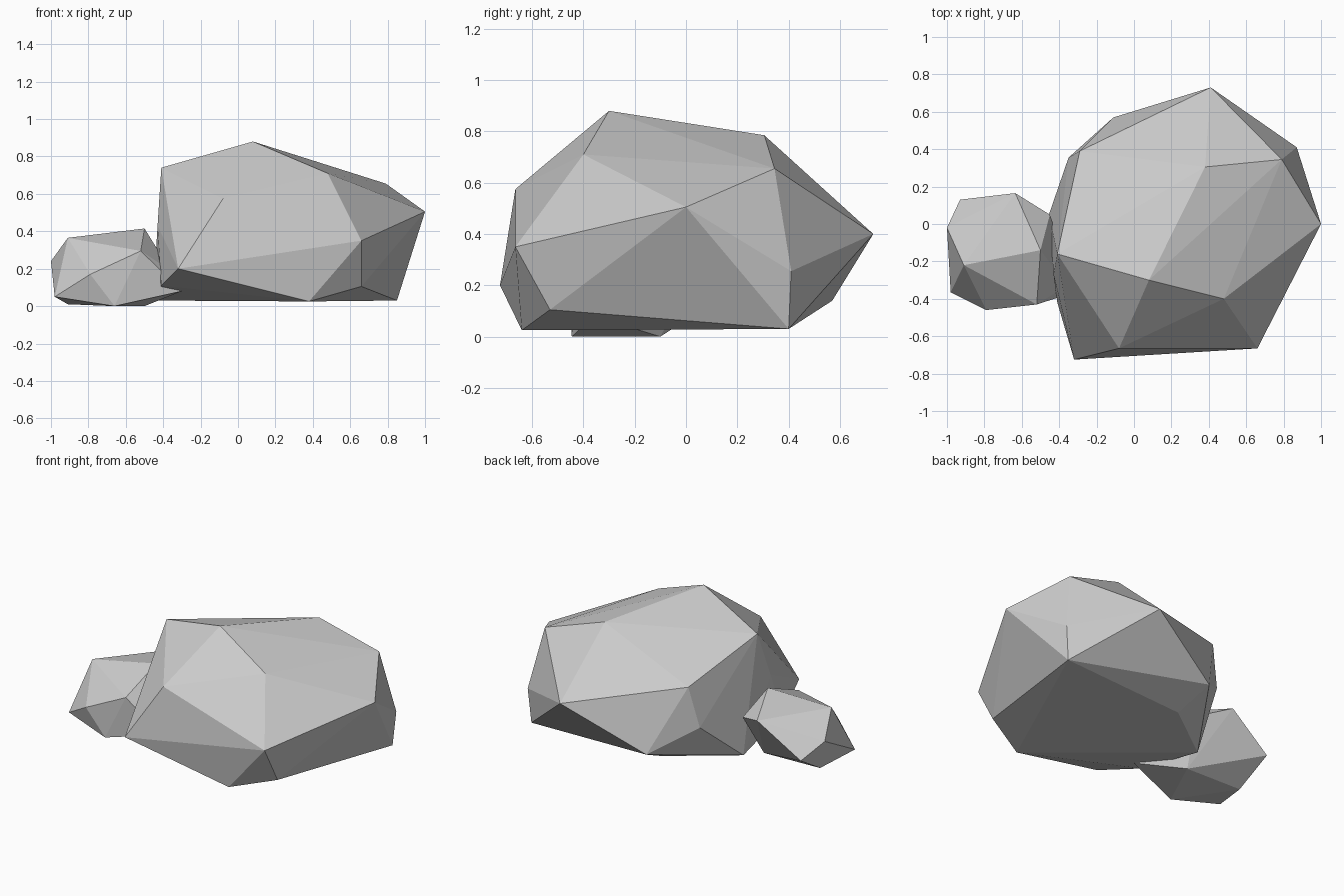
import bpy
import bmesh

stone = bpy.data.materials.new("grey stone")
stone.diffuse_color = (0.6, 0.6, 0.6, 1)


def rock(name, corners):
    """Flat-faced boulder: convex hull wrapped round its corner points."""
    bm = bmesh.new()
    for co in corners:
        bm.verts.new(co)
    hull = bmesh.ops.convex_hull(bm, input=bm.verts[:])
    inner = [v for v in hull["geom_interior"] if isinstance(v, bmesh.types.BMVert)]
    bmesh.ops.delete(bm, geom=inner, context="VERTS")
    bmesh.ops.recalc_face_normals(bm, faces=bm.faces[:])
    mesh = bpy.data.meshes.new(name)
    bm.to_mesh(mesh)
    bm.free()
    mesh.materials.append(stone)
    obj = bpy.data.objects.new(name, mesh)
    bpy.context.collection.objects.link(obj)
    return obj


rock("large_boulder", [
    # crown
    (-0.41, -0.16, 0.74), (0.08, -0.30, 0.88), (0.48, -0.40, 0.71),
    (0.79, 0.345, 0.655), (0.38, 0.305, 0.785), (-0.29, 0.39, 0.565),
    # middle
    (-0.08, -0.665, 0.575), (0.66, -0.665, 0.35), (1.0, 0.0, 0.505),
    (0.87, 0.41, 0.255), (0.41, 0.73, 0.40), (-0.35, 0.355, 0.30),
    (-0.43, -0.27, 0.43), (-0.32, -0.725, 0.20),
    # foot
    (0.38, -0.64, 0.025), (0.66, -0.53, 0.105), (0.85, 0.40, 0.03),
    (-0.11, 0.57, 0.14), (-0.06, 0.34, 0.03), (-0.455, 0.05, 0.03),
    (-0.41, -0.42, 0.11),
])

rock("small_boulder", [
    # crown
    (-0.91, -0.22, 0.365), (-0.50, -0.14, 0.415), (-0.52, -0.43, 0.295),
    (-0.635, 0.165, 0.35), (-0.45, 0.05, 0.28),
    # middle
    (-0.79, -0.46, 0.17), (-1.0, -0.02, 0.24), (-0.93, 0.13, 0.15),
    (-0.98, -0.365, 0.05), (-0.36, -0.33, 0.19),
    # foot
    (-0.66, -0.445, 0.0), (-0.91, -0.10, 0.01), (-0.50, -0.10, 0.0),
    (-0.30, -0.36, 0.08),
])
